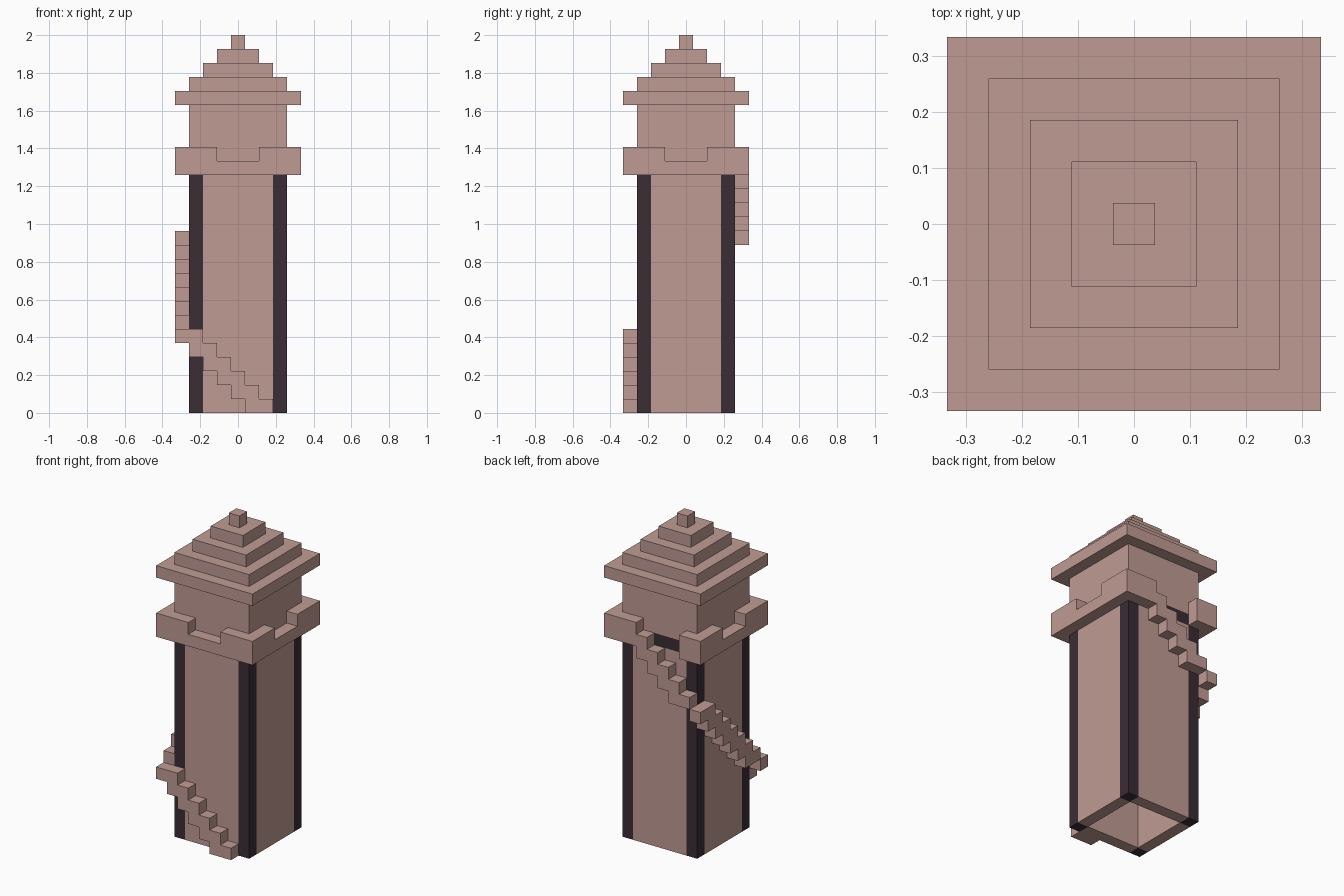
import bpy
import bmesh
from mathutils import Vector

cube = bpy.data.objects.get("Cube")
if cube:
    bpy.data.objects.remove(cube)

U = 2 / 27      # edge of one building block
MID = 4.5       # plan centre in blocks


def material(name, rgb):
    m = bpy.data.materials.new(name)
    m.use_nodes = True
    m.diffuse_color = (*rgb, 1)
    bsdf = m.node_tree.nodes["Principled BSDF"]
    bsdf.inputs["Base Color"].default_value = (*rgb, 1)
    bsdf.inputs["Roughness"].default_value = 0.9
    return m


stone = material("pink stone", (0.53, 0.33, 0.295))
dark = material("dark timber", (0.042, 0.026, 0.036))


def blocks(name, mat, boxes):
    """One object from boxes given as (low corner, high corner) in block units."""
    bm = bmesh.new()
    for lo, hi in boxes:
        lo, hi = Vector(lo), Vector(hi)
        size, centre = (hi - lo) * U, (lo + hi) / 2
        verts = bmesh.ops.create_cube(bm, size=1)["verts"]
        bmesh.ops.scale(bm, vec=size, verts=verts)
        bmesh.ops.translate(bm, vec=(centre - Vector((MID, MID, 0))) * U, verts=verts)
    mesh = bpy.data.meshes.new(name)
    bm.to_mesh(mesh)
    bm.free()
    mesh.materials.append(mat)
    obj = bpy.data.objects.new(name, mesh)
    bpy.context.collection.objects.link(obj)
    return obj


SHAFT = 17      # height of the hollow shaft

# Shaft: four wall panels between four corner posts, open underneath
for side, a in (("front", 1), ("back", 7)):
    blocks(side + "_wall", stone, [((2, a, 0), (7, a + 1, SHAFT))])
for side, a in (("right", 1), ("left", 7)):
    blocks(side + "_wall", stone, [((a, 2, 0), (a + 1, 7, SHAFT))])
for x in (1, 7):
    for y in (1, 7):
        name = ("front" if y == 1 else "back") + ("_right" if x == 1 else "_left")
        blocks(name + "_post", dark, [((x, y, 0), (x + 1, y + 1, SHAFT))])

# Dark floor of the upper room, and the room itself
blocks("room_floor", dark, [((1, 1, 17), (8, 8, 18))])
blocks("upper_room", stone, [((1, 1, 18), (8, 8, 22))])

# Gallery around the room, with a gap at the back where the stair arrives
blocks("gallery", stone, [
    ((0, 0, 17), (9, 1, 18)),
    ((0, 1, 17), (1, 8, 18)),
    ((8, 1, 17), (9, 8, 18)),
    ((0, 8, 17), (2, 9, 18)),
    ((5, 8, 17), (9, 9, 18)),
])

# Raised L-shaped parapet corners
parapet = []
for x in (0, 8):
    for y in (0, 8):
        run = 2 if (x, y) == (0, 8) else 3
        x0 = 0 if x == 0 else 9 - run
        y0 = 1 if y == 0 else 6
        parapet.append(((x0, y, 18), (x0 + run, y + 1, 19)))
        parapet.append(((x, y0, 18), (x + 1, y0 + 2, 19)))
blocks("parapet", stone, parapet)

# Stepped roof
for k in range(5):
    blocks(f"roof_tier_{k + 1}", stone, [((k, k, 22 + k), (9 - k, 9 - k, 23 + k))])

# Winding stair: each step is two blocks long and overlaps the one below
blocks("front_stair", stone,
       [((5 - k, 0, k), (7 - k, 1, k + 1)) for k in range(6)])
blocks("side_stair", stone,
       [((0, 1 + k, 6 + k), (1, 3 + k, 7 + k)) for k in range(7)])
blocks("back_stair", stone,
       [((1 + k, 8, 13 + k), (3 + k, 9, 14 + k)) for k in range(4)])
